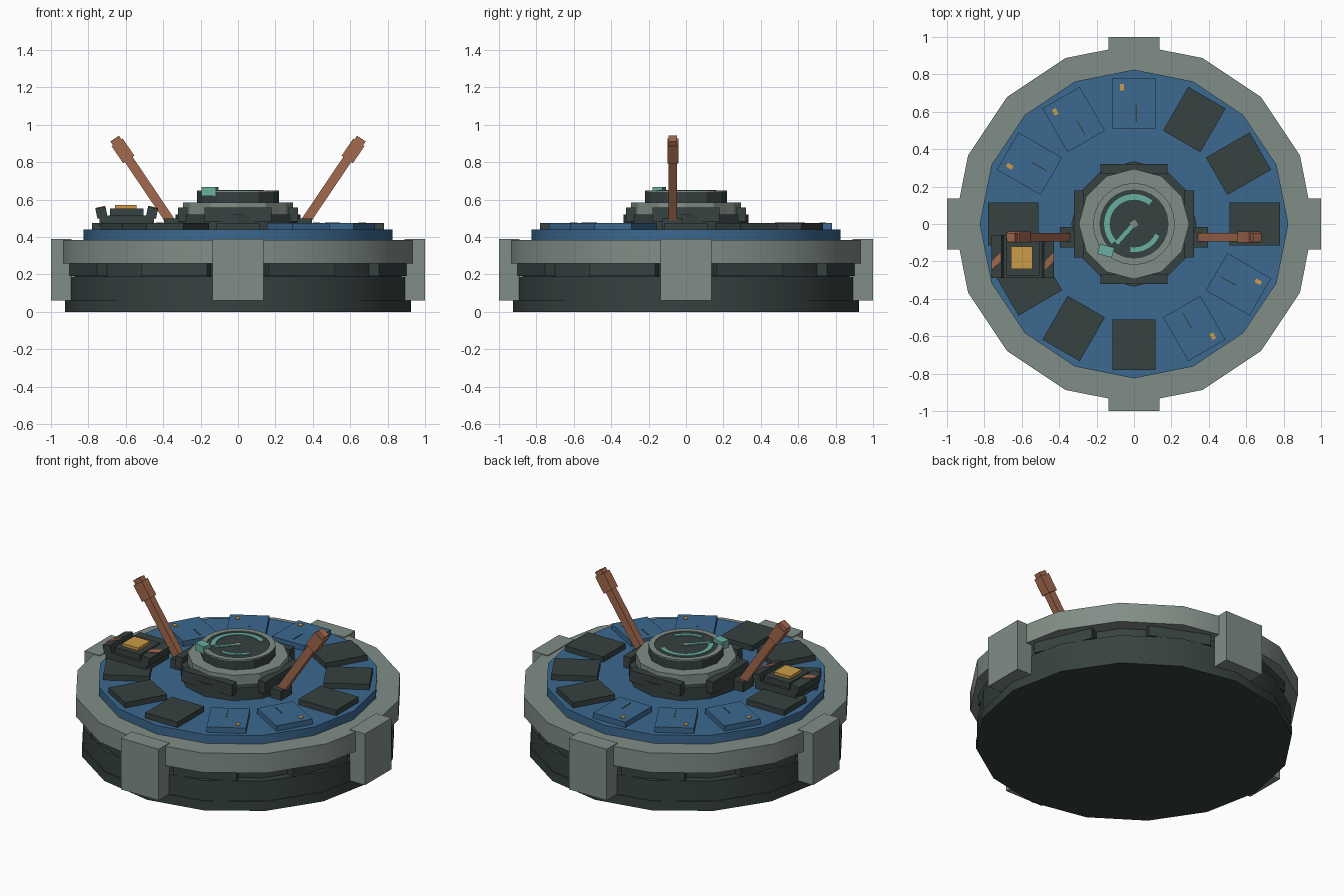
import bpy, bmesh
from math import radians, sin, cos, pi, atan2, hypot
from mathutils import Matrix, Vector

if "Cube" in bpy.data.objects:
    bpy.data.objects.remove(bpy.data.objects["Cube"], do_unlink=True)


def material(name, rgb):
    m = bpy.data.materials.new(name)
    m.use_nodes = True
    m.diffuse_color = (*rgb, 1)
    m.node_tree.nodes["Principled BSDF"].inputs["Base Color"].default_value = (*rgb, 1)
    return m


DARK = material("dark slate", (0.037, 0.054, 0.052))
GREY = material("grey green", (0.22, 0.27, 0.24))
BLUE = material("blue", (0.045, 0.14, 0.28))
BROWN = material("copper brown", (0.36, 0.14, 0.075))
AMBER = material("amber", (0.6, 0.33, 0.065))
TEAL = material("teal", (0.14, 0.43, 0.35))


def finish(name, bm, *mats):
    bmesh.ops.recalc_face_normals(bm, faces=bm.faces)
    me = bpy.data.meshes.new(name)
    bm.to_mesh(me)
    bm.free()
    for m in mats:
        me.materials.append(m)
    ob = bpy.data.objects.new(name, me)
    bpy.context.collection.objects.link(ob)
    return ob


def box(name, centre, size, mat, turn=0, tilt=0):
    """Box turned about z after being tilted about y."""
    bm = bmesh.new()
    m = (Matrix.Translation(centre) @ Matrix.Rotation(turn, 4, 'Z')
         @ Matrix.Rotation(tilt, 4, 'Y') @ Matrix.Diagonal((*size, 1)))
    bmesh.ops.create_cube(bm, size=1, matrix=m)
    return finish(name, bm, mat)


def radial(name, angle, r, side, z, size, mat):
    """Box placed at a distance r along an angle and facing outwards."""
    c, s = cos(angle), sin(angle)
    return box(name, (r * c - side * s, r * s + side * c, z), size, mat, angle)


def drum(name, r, z0, z1, mat, sides=16, smooth=True):
    bm = bmesh.new()
    bmesh.ops.create_cone(bm, cap_ends=True, segments=sides, radius1=r, radius2=r,
                          depth=z1 - z0, matrix=Matrix.Translation((0, 0, (z0 + z1) / 2)))
    # put a corner on the +x axis
    first = min(bm.verts, key=lambda v: abs(atan2(v.co.y, v.co.x)))
    bmesh.ops.rotate(bm, verts=bm.verts,
                     matrix=Matrix.Rotation(-atan2(first.co.y, first.co.x), 3, 'Z'))
    ob = finish(name, bm, mat)
    if smooth:
        bpy.ops.object.select_all(action='DESELECT')
        ob.select_set(True)
        bpy.context.view_layer.objects.active = ob
        bpy.ops.object.shade_smooth_by_angle(angle=radians(28))
    return ob


def arc_plate(name, r0, r1, start, end, z, mat, steps=20, height=0.008):
    """Flat curved strip."""
    bm = bmesh.new()
    rows = []
    for i in range(steps + 1):
        a = radians(start + (end - start) * i / steps)
        rows.append([bm.verts.new((r * cos(a), r * sin(a), z)) for r in (r0, r1)])
    for a, b in zip(rows, rows[1:]):
        bm.faces.new((a[0], a[1], b[1], b[0]))
    ext = bmesh.ops.extrude_face_region(bm, geom=bm.faces[:])
    top = [v for v in ext["geom"] if isinstance(v, bmesh.types.BMVert)]
    bmesh.ops.translate(bm, verts=top, vec=(0, 0, height))
    return finish(name, bm, mat)


# Stacked body
drum("base_plate", 0.925, 0, 0.06, DARK)
drum("lower_body", 0.92, 0.06, 0.19, DARK)
drum("recessed_core", 0.875, 0.18, 0.27, DARK)
drum("outer_ring", 0.96, 0.26, 0.385, GREY)
drum("blue_deck", 0.825, 0.37, 0.44, BLUE)
for i in range(8):
    radial("recess_block", radians(22.5 + 45 * i), 0.865, 0, 0.225, (0.06, 0.38, 0.068), DARK)

# Side clamps
for i in range(4):
    radial("side_clamp", i * pi / 2, 0.945, 0, 0.225, (0.11, 0.27, 0.33), GREY)

# Deck panels, the blue ones carrying a lamp and a slot
for i in range(12):
    a = i * pi / 6
    blue = i in (3, 4, 5, 10, 11)
    radial("deck_panel", a, 0.645, 0, 0.455, (0.27, 0.23, 0.04), BLUE if blue else DARK)
    if blue:
        radial("panel_lamp", a, 0.73, 0.065, 0.476, (0.035, 0.022, 0.006), AMBER)
        radial("panel_slot", a, 0.59, -0.012, 0.4755, (0.09, 0.006, 0.004), DARK)

# Central hub
drum("hub_base", 0.335, 0.43, 0.52, DARK, 12, False)
drum("hub_collar", 0.295, 0.50, 0.585, GREY, 12, False)
for i in range(4):
    radial("hub_block", i * pi / 2, 0.295, 0, 0.52, (0.05, 0.36, 0.075), DARK)
drum("hub_drum", 0.22, 0.57, 0.642, DARK, 12, False)
arc_plate("dial_rim", 0.185, 0.219, 0, 360, 0.641, GREY, 24)
drum("dial_face", 0.187, 0.63, 0.645, DARK, 24)

# Dial markings
arc_plate("dial_long_arc", 0.13, 0.16, 52, 222, 0.643, TEAL)
arc_plate("dial_short_arc", 0.125, 0.15, 262, 335, 0.643, TEAL, 10)
box("dial_needle", (-0.05, -0.055, 0.647), (0.13, 0.022, 0.007), TEAL, radians(48))
box("dial_pin", (0, 0, 0.649), (0.035, 0.035, 0.008), GREY, radians(30))
box("dial_tab", (-0.15, -0.143, 0.645), (0.08, 0.055, 0.048), TEAL, radians(-15))

# Pair of leaning arms
LEAN = atan2(0.29, 0.43)
foot = Vector((0.355, -0.07, 0.475))
along = Vector((sin(LEAN), 0, cos(LEAN)))
for side, s in (("left", 1), ("right", -1)):
    box(side + "_arm_pivot", (s * 0.355, -0.07, 0.47), (0.08, 0.11, 0.06), DARK)
    for part, start, end, width, depth in (("rod", 0, 0.42, 0.05, 0.045),
                                           ("head", 0.41, 0.52, 0.072, 0.06),
                                           ("tip", 0.52, 0.545, 0.055, 0.045)):
        c = foot + along * (start + end) / 2
        box(f"{side}_arm_{part}", (s * c.x, c.y, c.z), (width, depth, end - start),
            BROWN, 0, s * LEAN)

# Control console
X, Y = -0.595, -0.175
box("console_base", (X, Y, 0.488), (0.29, 0.23, 0.055), DARK)
box("console_body", (X, Y, 0.525), (0.18, 0.2, 0.055), DARK)
box("console_button", (X - 0.005, Y - 0.005, 0.56), (0.115, 0.12, 0.022), AMBER)
for s in (-1, 1):
    lean = s * radians(12)
    box("console_wing", (X + s * 0.135, Y, 0.53), (0.055, 0.23, 0.055), DARK, 0, lean)
    # diagonal stripe lying on the leaning top of the wing
    bm = bmesh.new()
    bmesh.ops.create_cube(bm, size=1, matrix=Matrix.Diagonal((0.054, 0.045, 0.006, 1)))
    for v in bm.verts:
        v.co.y += v.co.x * 1.0 - 0.025
    bmesh.ops.transform(bm, verts=bm.verts, matrix=Matrix.Translation((X + s * 0.135, Y, 0.53))
                        @ Matrix.Rotation(lean, 4, 'Y') @ Matrix.Translation((0, 0, 0.029)))
    finish("console_stripe", bm, BROWN)
